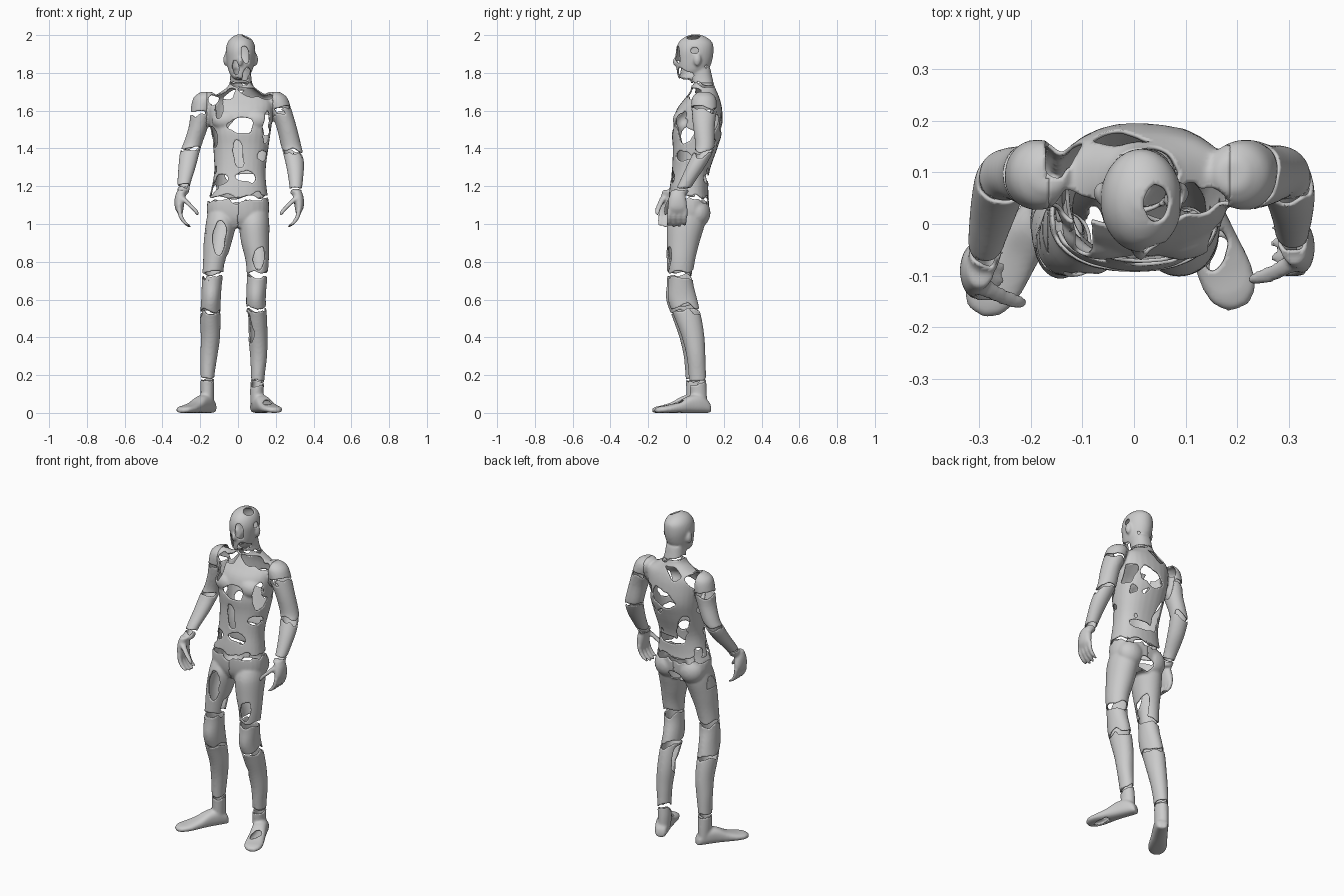
import bpy, bmesh, math
from mathutils import Vector, Matrix, noise

X, Y, Z = Vector((1, 0, 0)), Vector((0, 1, 0)), Vector((0, 0, 1))
form = bmesh.new()


def spline(rows, steps=4):
    """Catmull-Rom interpolation of section rows."""
    out = []
    for i in range(len(rows) - 1):
        p0, p1, p2 = rows[max(i - 1, 0)], rows[i], rows[i + 1]
        p3 = rows[min(i + 2, len(rows) - 1)]
        for k in range(steps):
            t = k / steps
            out.append([0.5 * (2 * b + (c - a) * t + (2 * a - 5 * b + 4 * c - d) * t * t
                               + (3 * b - a - 3 * c + d) * t ** 3)
                        for a, b, c, d in zip(p0, p1, p2, p3)])
    return out + [list(rows[-1])]


def loft(rows, u=X, v=Y, power=2.0, n=28):
    """Closed skin through elliptical sections (x, y, z, radius_u, radius_v)."""
    rings = []
    for x, y, z, a, b in spline(rows):
        ring = []
        for k in range(n):
            c, s = math.cos(math.tau * k / n), math.sin(math.tau * k / n)
            c = math.copysign(abs(c) ** (2 / power), c)
            s = math.copysign(abs(s) ** (2 / power), s)
            ring.append(form.verts.new(Vector((x, y, z)) + u * a * c + v * b * s))
        rings.append(ring)
    for r, q in zip(rings, rings[1:]):
        for k in range(n):
            form.faces.new((r[k], r[(k + 1) % n], q[(k + 1) % n], q[k]))
    form.faces.new(rings[0][::-1])
    form.faces.new(rings[-1])


def ball(pos, size):
    bmesh.ops.create_uvsphere(form, u_segments=20, v_segments=14, radius=1,
                              matrix=Matrix.Translation(pos) @ Matrix.Diagonal((*size, 1)))


# torso and neck
loft([(0, .01, .98, .10, .07), (0, .015, 1.03, .155, .10), (0, .015, 1.10, .165, .108),
      (.005, .015, 1.18, .148, .103), (.01, .025, 1.28, .136, .10), (.015, .048, 1.40, .146, .118),
      (.015, .06, 1.50, .160, .135), (.015, .07, 1.60, .172, .122), (.015, .085, 1.66, .165, .095),
      (.015, .092, 1.70, .105, .072), (.015, .088, 1.74, .062, .06), (.014, .07, 1.82, .055, .06)],
     power=2.3)
for s in (-1, 1):
    ball((.015 + s * .075, -.01, 1.55), (.08, .06, .06))      # chest
    ball((s * .08, .06, 1.06), (.08, .07, .08))               # buttock

# head with ears and nose
loft([(.012, -.005, 1.765, .028, .03), (.012, .015, 1.785, .050, .06), (.013, .035, 1.82, .066, .085),
      (.014, .043, 1.87, .075, .097), (.014, .046, 1.92, .079, .10), (.014, .05, 1.96, .070, .09),
      (.014, .05, 1.988, .048, .06), (.014, .05, 2.004, .015, .02)])
for s in (-1, 1):
    ball((.014 + s * .08, .06, 1.87), (.012, .02, .033))
ball((.012, -.053, 1.86), (.014, .018, .026))

# arms
loft([(-.165, .095, 1.70, .03, .03), (-.175, .095, 1.67, .06, .062), (-.19, .095, 1.61, .060, .068),
      (-.208, .095, 1.52, .052, .058), (-.238, .098, 1.43, .05, .05), (-.255, .085, 1.38, .052, .052),
      (-.270, .035, 1.30, .046, .05), (-.285, -.03, 1.22, .036, .04), (-.29, -.07, 1.16, .029, .036)])
loft([(.19, .095, 1.70, .03, .03), (.2, .095, 1.67, .06, .062), (.222, .095, 1.61, .060, .068),
      (.255, .095, 1.52, .054, .058), (.28, .1, 1.42, .054, .052), (.29, .09, 1.38, .053, .052),
      (.302, .055, 1.31, .048, .05), (.306, .01, 1.23, .038, .042), (.305, -.03, 1.16, .030, .037)])


# hands: palm, four curled fingers, thumb
def hand(s, x, y):
    loft([(s * x, y, 1.18, .026, .034), (s * (x + .012), y, 1.14, .028, .045),
          (s * (x + .016), y, 1.09, .024, .052), (s * (x + .012), y, 1.06, .015, .046)])
    for k in range(4):
        fy = y - .041 + k * .028
        tip = .978 + .008 * abs(k - 1.3)
        loft([(s * (x + .016), fy, 1.08, .013, .013), (s * (x + .006), fy - .004, 1.035, .013, .013),
              (s * (x - .02), fy - .006, 1.0, .0125, .012), (s * (x - .045), fy - .006, tip, .009, .009)], n=12)
    loft([(s * x, y - .03, 1.14, .018, .018), (s * (x - .04), y - .05, 1.10, .016, .017),
          (s * (x - .07), y - .06, 1.07, .014, .014), (s * (x - .082), y - .062, 1.045, .008, .008)], n=12)


hand(-1, .295, -.09)
hand(1, .308, -.045)

# legs share one profile; the centre line differs per side
LEG = [(.01, 1.06, .075, .09), (0, 1.0, .081, .10), (-.015, .9, .074, .086), (-.025, .8, .061, .072),
       (-.028, .7, .054, .065), (-.018, .6, .052, .078), (.012, .5, .054, .071), (.038, .4, .051, .060),
       (.053, .3, .045, .050), (.06, .2, .037, .046), (.065, .12, .036, .045), (.068, .05, .034, .044)]
LEFT = [-.085, -.09, -.108, -.124, -.137, -.143, -.147, -.146, -.154, -.161, -.162, -.162]
RIGHT = [.085, .085, .091, .102, .100, .095, .100, .105, .109, .105, .1, .1]
for xs, lean in ((LEFT, -.02), (RIGHT, 0)):
    loft([(x, y + lean * (1.06 - z), z, a, b) for x, (y, z, a, b) in zip(xs, LEG)])

# feet: (distance from heel, half width, height)
FOOT = [(0, .018, .03), (.012, .032, .06), (.06, .040, .095), (.12, .043, .09),
        (.18, .048, .06), (.24, .053, .042), (.285, .045, .034), (.312, .02, .024)]
for heel, aim in (((-.133, .09), (-.55, -.835)), ((.088, .128), (.37, -.93))):
    d = Vector((*aim, 0)).normalized()
    loft([(heel[0] + d.x * t, heel[1] + d.y * t, h / 2, w, h / 2) for t, w, h in FOOT],
         u=d.cross(Z), v=Z, power=2.6)

# fuse the solid form into one skin
bmesh.ops.recalc_face_normals(form, faces=form.faces)
mesh = bpy.data.meshes.new("form")
form.to_mesh(mesh)
form.free()
ob = bpy.data.objects.new("form", mesh)
bpy.context.collection.objects.link(ob)
mod = ob.modifiers.new("fuse", 'REMESH')
mod.mode = 'VOXEL'
mod.voxel_size = .007
skin = bpy.data.meshes.new_from_object(ob.evaluated_get(bpy.context.evaluated_depsgraph_get()))
bpy.data.objects.remove(ob)
bm = bmesh.new()
bm.from_mesh(skin)
for _ in range(3):
    bmesh.ops.smooth_vert(bm, verts=bm.verts, factor=.5, use_axis_x=True, use_axis_y=True, use_axis_z=True)

# openings: centre and radii
HOLES = [(.02, -.09, 1.52, .075, .06, .045), (0, -.08, 1.37, .03, .06, .07), (.05, -.09, 1.25, .06, .06, .03),
         (-.1, -.07, 1.23, .04, .06, .03), (-.1, -.04, 1.62, .022, .07, .07), (-.135, 0, 1.46, .03, .07, .06),
         (.145, 0, 1.50, .03, .08, .07), (.15, .02, 1.68, .04, .06, .022), (.135, -.03, 1.36, .04, .07, .025),
         (-.1, -.11, .93, .035, .05, .12), (.115, -.1, .82, .03, .05, .07), (-.07, 0, .80, .02, .06, .10),
         (.06, 0, .45, .025, .05, .09), (.03, .2, 1.52, .07, .06, .06), (-.08, .15, 1.30, .05, .05, .025),
         (.05, .13, 1.24, .08, .05, .02), (0, .12, 1.0, .05, .05, .045), (.04, -.05, 1.9, .025, .05, .05),
         (-.015, -.05, 1.83, .02, .04, .035), (.06, 0, 1.79, .03, .05, .02), (.045, .04, 1.99, .025, .035, .03),
         (.16, -.05, .06, .025, .04, .03), (.17, -.08, 0, .025, .06, .02)]
# joint gaps: x range, height, half width
BANDS = [(-.19, .19, 1.14, .013), (-.3, 0, .73, .014), (0, .3, .735, .014), (-.3, 0, .53, .010),
         (0, .3, .55, .011), (-.3, 0, .19, .009), (0, .3, .17, .012), (-.4, -.17, 1.59, .010),
         (.19, .4, 1.60, .011), (-.4, -.2, 1.40, .011), (.2, .4, 1.385, .011),
         (-.4, -.2, 1.2, .009), (.2, .4, 1.19, .008), (-.1, .1, 1.75, .007)]


def is_open(p):
    n = noise.noise(p * 13)
    m = noise.noise(p * 30 + Vector((3, 1, 7)))
    for x, y, z, a, b, c in HOLES:
        r = ((p.x - x) / a) ** 2 + ((p.y - y) / b) ** 2 + ((p.z - z) / c) ** 2
        if r < 4 and math.sqrt(r) + .45 * n + .2 * m < 1:
            return True
    for x0, x1, z, h in BANDS:
        if x0 < p.x < x1 and abs(p.z - z + .035 * n + .012 * m) < h * (1 + .8 * m):
            return True
    # irregular cracks, densest on torso and head
    dense = p.z > 1.76 or (1.15 < p.z < 1.72 and abs(p.x) < .17)
    return dense and noise.noise(p * 11 + Vector((5, 2, 9))) > .36


bmesh.ops.delete(bm, geom=[f for f in bm.faces if is_open(f.calc_center_median())], context='FACES')

# drop crumbs
seen, crumbs = set(), []
for f in bm.faces:
    if f in seen:
        continue
    seen.add(f)
    island, i = [f], 0
    while i < len(island):
        for e in island[i].edges:
            for g in e.link_faces:
                if g not in seen:
                    seen.add(g)
                    island.append(g)
        i += 1
    if len(island) < 40:
        crumbs += island
bmesh.ops.delete(bm, geom=crumbs, context='FACES')

# round off the cut edges
for _ in range(5):
    moved = {}
    for v in bm.verts:
        near = [e.other_vert(v).co for e in v.link_edges if e.is_boundary]
        if len(near) == 2:
            moved[v] = v.co * .5 + (near[0] + near[1]) * .25
    for v, co in moved.items():
        v.co = co


# split the skin into named parts
def part_of(p):
    side = "left" if p.x > 0 else "right"
    if p.z > 1.745:
        return "head"
    if p.z > .95 and abs(p.x - .008) > .175:
        return "arm_" + side
    if p.z < 1.14:
        return ("foot_" if p.z < .17 else "leg_") + side
    return "torso"


groups = {}
for f in bm.faces:
    groups.setdefault(part_of(f.calc_center_median()), []).append(f)
for name, faces in groups.items():
    index, polys = {}, []
    for f in faces:
        polys.append([index.setdefault(v, len(index)) for v in f.verts])
    me = bpy.data.meshes.new(name)
    me.from_pydata([v.co[:] for v in index], [], polys)
    me.polygons.foreach_set("use_smooth", [True] * len(polys))
    part = bpy.data.objects.new(name, me)
    bpy.context.collection.objects.link(part)
    shell = part.modifiers.new("thickness", 'SOLIDIFY')
    shell.thickness = .007
    shell.offset = -1
bm.free()
bpy.data.meshes.remove(skin)
